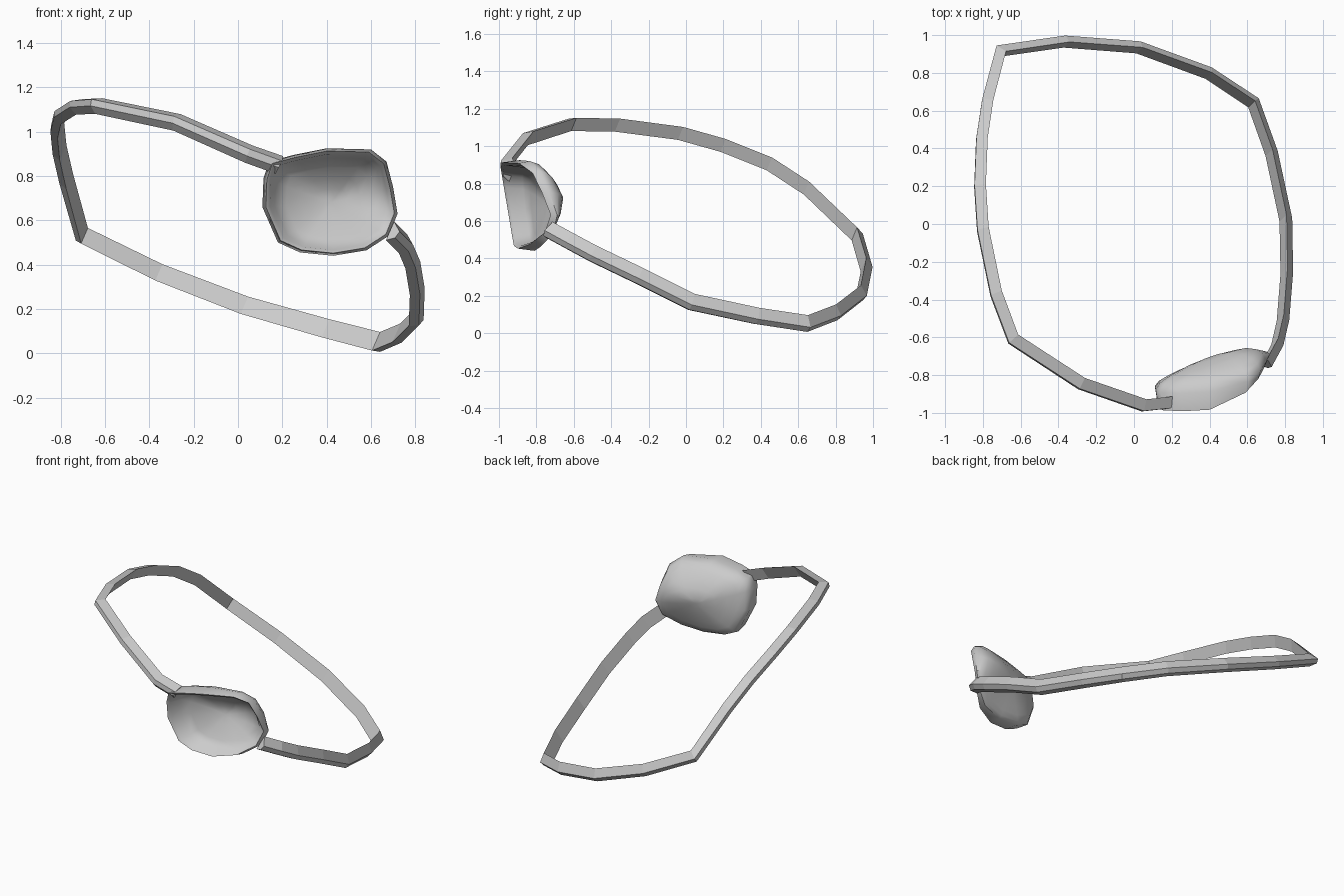
import bpy, bmesh, math
from mathutils import Vector

cube = bpy.data.objects.get("Cube")
if cube:
    bpy.data.objects.remove(cube, do_unlink=True)

grey = bpy.data.materials.new("plain_grey")
grey.use_nodes = True
COLOUR = (0.6, 0.6, 0.6, 1)
grey.diffuse_color = COLOUR
grey.node_tree.nodes["Principled BSDF"].inputs["Base Color"].default_value = COLOUR


def skin(name, rings, close, smooth_angle):
    """Bridge successive rings and close both ends with a fan or a flat cap."""
    bm = bmesh.new()
    loops = [[bm.verts.new(p) for p in ring] for ring in rings]
    for a, b in zip(loops, loops[1:]):
        n = len(a)
        for i in range(n):
            j = (i + 1) % n
            bm.faces.new((a[i], a[j], b[j], b[i]))
    for ring in (loops[0], loops[-1]):
        if close == "fan":
            centre = sum((v.co for v in ring), Vector()) / len(ring)
            tip = bm.verts.new(centre)
            for i in range(len(ring)):
                bm.faces.new((ring[i], ring[(i + 1) % len(ring)], tip))
        else:
            bm.faces.new(ring)
    bmesh.ops.recalc_face_normals(bm, faces=bm.faces)
    mesh = bpy.data.meshes.new(name)
    bm.to_mesh(mesh)
    bm.free()
    mesh.materials.append(grey)
    obj = bpy.data.objects.new(name, mesh)
    bpy.context.collection.objects.link(obj)
    if smooth_angle:
        bpy.ops.object.select_all(action="DESELECT")
        obj.select_set(True)
        bpy.context.view_layer.objects.active = obj
        bpy.ops.object.shade_smooth_by_angle(angle=math.radians(smooth_angle))


# Strap: flat inside, ridged outside, swept along a tilted head loop
path = [Vector(p) for p in (
    (.19, -.945, .855), (.05, -.96, .905), (-.28, -.845, 1.05), (-.64, -.61, 1.125),
    (-.73, -.37, 1.12), (-.8, -.03, 1.075), (-.815, .2, 1.01), (-.805, .45, .91),
    (-.775, .65, .78), (-.705, .915, .53), (-.36, .965, .36), (.03, .935, .21),
    (.4, .8, .105), (.635, .645, .045), (.73, .38, .085), (.805, .03, .16),
    (.81, -.25, .3), (.79, -.5, .42), (.76, -.63, .49), (.7, -.74, .55))]
up = Vector((.376, .35, .857)).normalized()
sections = []
for i, p in enumerate(path):
    before = (p - path[max(i - 1, 0)]).normalized()
    after = (path[min(i + 1, len(path) - 1)] - p).normalized()
    tangent = (before + after).normalized()
    side = up.cross(tangent).normalized()
    side /= max(.6, tangent.dot(after if after.length else before))
    h = up * (.045 + .006 * p.x)
    inner = p - side * .017
    sections.append([inner + h, p + side * .033 + h * .1,
                     p + side * .024 - h * .6, inner - h])
skin("strap", sections, "cap", 0)

# Eye cup: rounded outline lofted into a domed back and a hollow front
outline = [(.14, .865), (.25, .895), (.4, .925), (.6, .92), (.67, .865), (.7, .75),
           (.72, .63), (.68, .53), (.58, .465), (.43, .44), (.28, .455), (.18, .5),
           (.11, .66), (.115, .79)]
CX, CZ = .42, .68


def front_y(x, z):
    return -.992 + .2 * max(0, (x - .2) / .5) ** 3 + .16 * (.9 - z)


def front_ring(s, inset):
    """Scaled outline lying on the front rim."""
    return [(CX + (x - CX) * s, front_y(x, z) + inset, CZ + (z - CZ) * s)
            for x, z in outline]


def dome_ring(s, depth_s, shift=0):
    """Scaled outline whose depth runs from the side wall to the peaked back."""
    points = []
    for ox, oz in outline:
        x, z = CX + (ox - CX) * s, CZ + (oz - CZ) * s
        wall = front_y(ox, oz) + .095 - .06 * max(0, (ox - .4) / .32)
        back = -.83 + .33 * x - 1.1 * max(0, x - .2) * abs(z - .73)
        y = wall + (back - wall) * (1 - depth_s ** 2) ** .48 + shift
        points.append((x, y, z))
    return points


dome = [dome_ring(s, s) for s in (.15, .4, .62, .8, .93, 1)]
rim = [front_ring(.95, 0), front_ring(.89, .015)]
hollow = [dome_ring(s, s + .1, -.035) for s in (.82, .65, .45, .25, .1)]
skin("eye_cup", dome + rim + hollow, "fan", 50)
